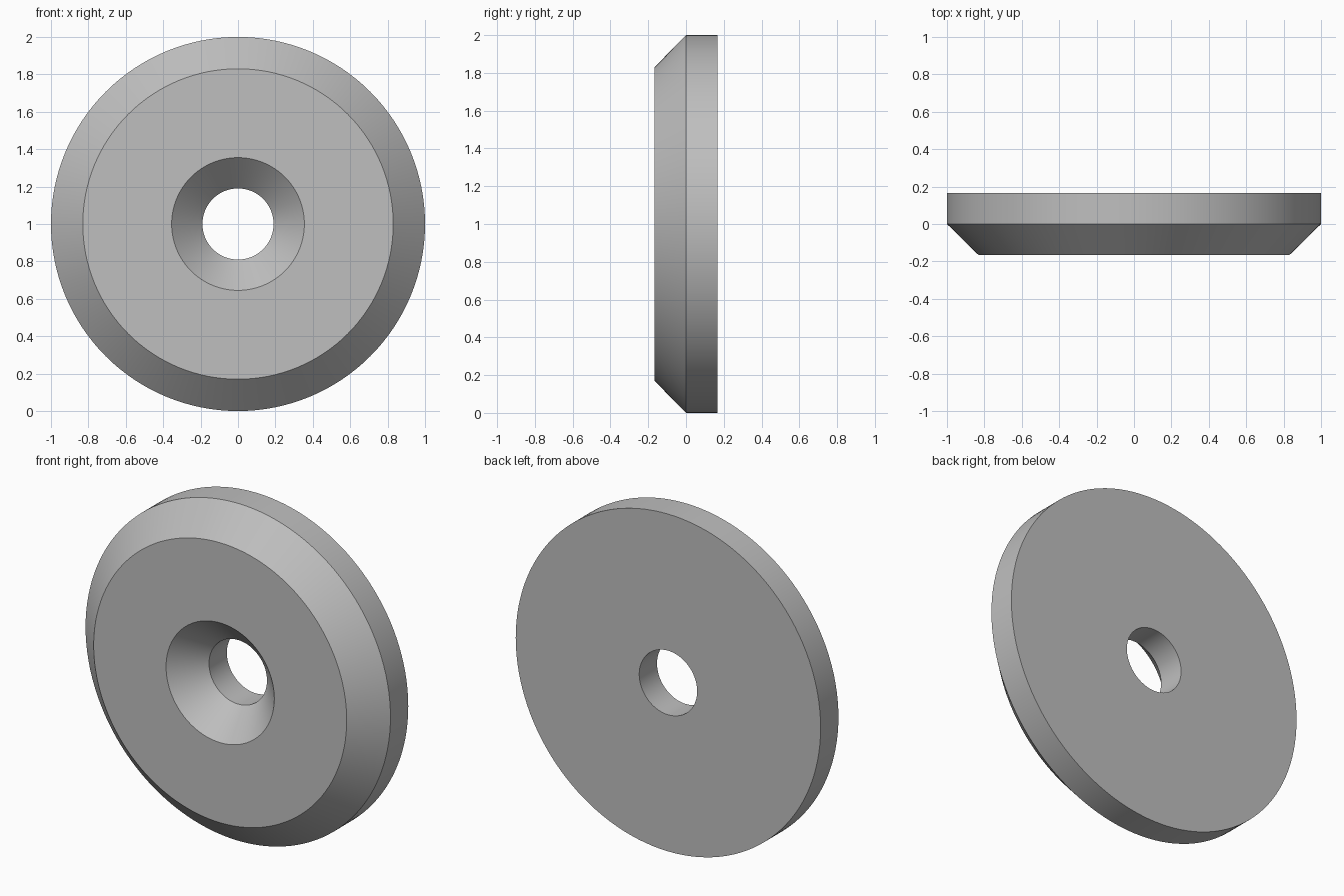
import bpy, bmesh
from math import radians, tau
from mathutils import Matrix, Vector

cube = bpy.data.objects.get("Cube")
if cube:
    bpy.data.objects.remove(cube, do_unlink=True)

# Plain grey finish
grey = bpy.data.materials.new("plain_grey")
grey.use_nodes = True
colour = (0.52, 0.52, 0.52, 1)
grey.diffuse_color = colour
grey.node_tree.nodes["Principled BSDF"].inputs["Base Color"].default_value = colour

# Closed washer section as (radius, y): chamfered rim, countersunk bore
HALF = 0.167
PROFILE = [(0.355, -HALF), (0.83, -HALF), (1.0, 0), (1.0, HALF),
           (0.19, HALF), (0.19, 0)]
SEGMENTS = 128

# Revolve the section about the y axis
bm = bmesh.new()
rings = []
for i in range(SEGMENTS):
    turn = Matrix.Rotation(tau * i / SEGMENTS, 3, 'Y')
    rings.append([bm.verts.new(turn @ Vector((r, y, 0))) for r, y in PROFILE])
for i, ring in enumerate(rings):
    after = rings[(i + 1) % SEGMENTS]
    for j in range(len(PROFILE)):
        k = (j + 1) % len(PROFILE)
        bm.faces.new((ring[j], ring[k], after[k], after[j]))
bmesh.ops.recalc_face_normals(bm, faces=bm.faces)

mesh = bpy.data.meshes.new("countersunk_washer")
bm.to_mesh(mesh)
bm.free()
mesh.materials.append(grey)
washer = bpy.data.objects.new("countersunk_washer", mesh)
washer.location.z = 1
bpy.context.collection.objects.link(washer)

# Smooth round surfaces, crisp edges
bpy.context.view_layer.objects.active = washer
washer.select_set(True)
bpy.ops.object.shade_smooth_by_angle(angle=radians(30))
